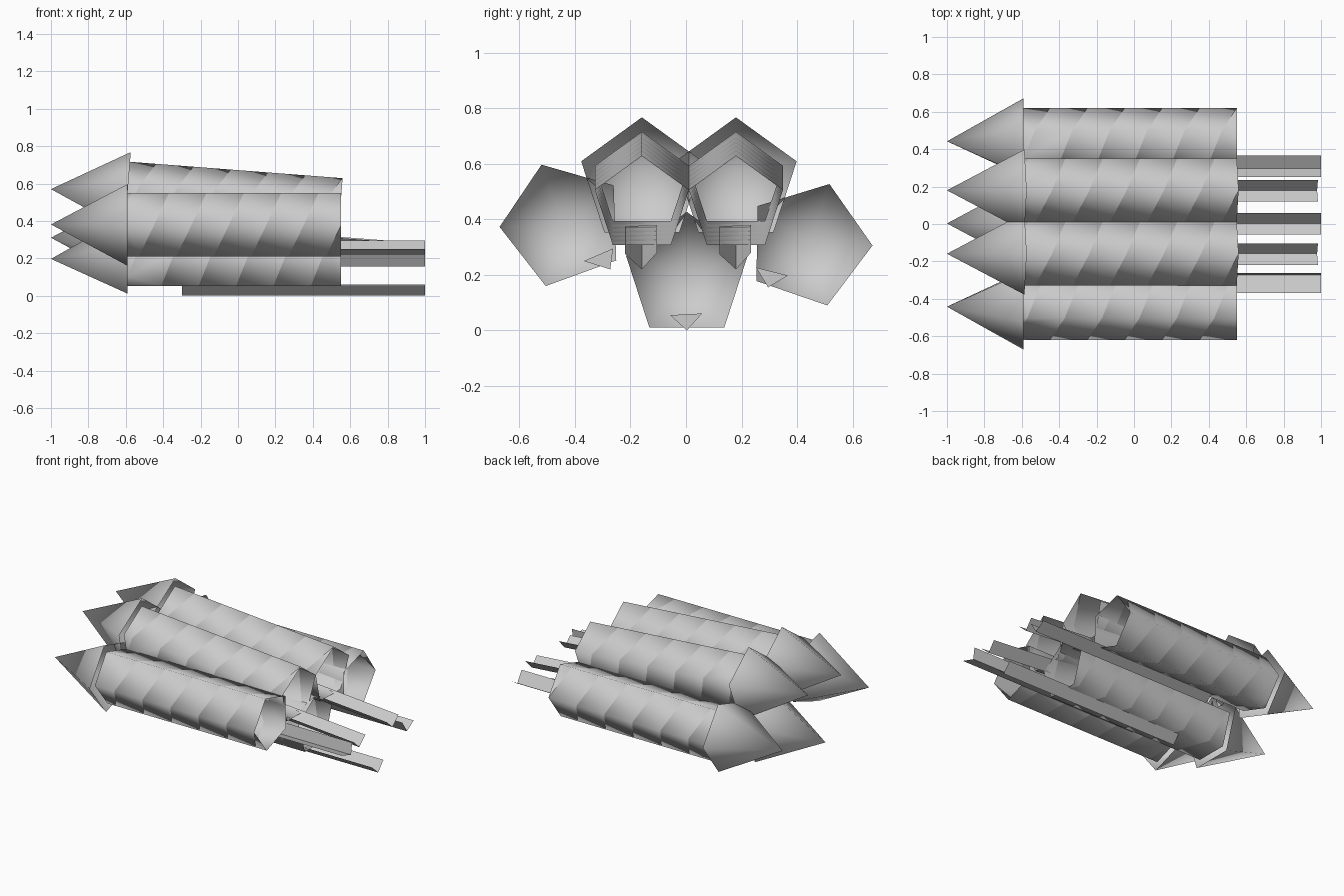
import bpy, bmesh, math
from mathutils import Vector, Matrix

if "Cube" in bpy.data.objects:
    bpy.data.objects.remove(bpy.data.objects["Cube"])

grey = bpy.data.materials.new("light_grey")
grey.use_nodes = True
grey.diffuse_color = (0.6, 0.6, 0.6, 1)
grey.node_tree.nodes["Principled BSDF"].inputs["Base Color"].default_value = (0.6, 0.6, 0.6, 1)

SIDES = 5
STEP = math.tau / SIDES
CONE_LEN, TUBE_END, STICK_START = 0.41, 1.55, 0.70
CONE_R, TUBE_R = 0.23, 0.178
TILT = math.atan(0.077)


def ring_point(x, r, angle):
    return Vector((x, r * math.cos(angle), r * math.sin(angle)))


def finish(name, bm, place, smooth):
    """Turn a bmesh into a placed, coloured object."""
    bm.transform(place)
    mesh = bpy.data.meshes.new(name)
    bm.to_mesh(mesh)
    bm.free()
    mesh.materials.append(grey)
    for p in mesh.polygons:
        p.use_smooth = smooth
    bpy.context.collection.objects.link(bpy.data.objects.new(name, mesh))


def nose_cone(name, place, roll):
    """Open five-sided cone with its tip at the local origin."""
    bm = bmesh.new()
    tip = bm.verts.new((0, 0, 0))
    rim = [bm.verts.new(ring_point(CONE_LEN, CONE_R, roll + i * STEP)) for i in range(SIDES)]
    for i in range(SIDES):
        bm.faces.new((tip, rim[i], rim[(i + 1) % SIDES]))
    bmesh.ops.recalc_face_normals(bm, faces=bm.faces)
    finish(name, bm, place, True)


def wrapped_tube(name, place, roll):
    """Open tube wound from two separate spiral strips, trimmed square at the ends."""
    bm = bmesh.new()
    width, slant = 0.2, 0.08
    for start in range(2):
        lower = upper = None
        for k in range(26):
            x = TUBE_END + 0.4 - start * width - k * slant
            angle = roll + k * STEP
            a = bm.verts.new(ring_point(x - width, TUBE_R, angle))
            b = bm.verts.new(ring_point(x, TUBE_R, angle))
            if lower:
                bm.faces.new((lower, upper, b, a))
            lower, upper = a, b
    for x, side in ((CONE_LEN, -1), (TUBE_END, 1)):
        bmesh.ops.bisect_plane(bm, geom=bm.verts[:] + bm.edges[:] + bm.faces[:],
                               plane_co=(x, 0, 0), plane_no=(side, 0, 0), clear_outer=True)
    # outward normals
    flip = [f for f in bm.faces
            if f.normal.dot(Vector((0, *f.calc_center_median().yz))) < 0]
    bmesh.ops.reverse_faces(bm, faces=flip)
    finish(name, bm, place, True)


def guide_stick(name, place, section, end):
    """V-shaped channel, closed at its inner end."""
    bm = bmesh.new()
    inner = [bm.verts.new((STICK_START, y, z)) for y, z in section]
    outer = [bm.verts.new((end, y, z)) for y, z in section]
    for i in range(2):
        bm.faces.new((inner[i], outer[i], outer[i + 1], inner[i + 1]))
    bm.faces.new(inner)
    finish(name, bm, place, False)


low = [(-0.06, -0.142), (0.0, -0.197), (0.055, -0.136)]
right_low = [(0.074, -0.131), (0.169, -0.161), (0.179, -0.086)]
left_low = [(-0.19, -0.083), (-0.146, -0.155), (-0.075, -0.112)]

# name, tip y, tip z, roll in degrees, tilted, stick section
rockets = [
    ("bottom", 0.003, 0.197, 90, False, low),
    ("upper_front", -0.159, 0.57, 90, True, low),
    ("upper_back", 0.18, 0.57, 90, True, low),
    ("outer_front", -0.442, 0.381, 182, False, right_low),
    ("outer_back", 0.442, 0.31, -1, False, left_low),
]
for name, y, z, roll, tilted, section in rockets:
    place = Matrix.Translation((-1, y, z))
    if tilted:
        place = place @ Matrix.Rotation(TILT, 4, 'Y')
    roll = math.radians(roll)
    nose_cone(name + "_nose_cone", place, roll)
    wrapped_tube(name + "_tube", place, roll)
    guide_stick(name + "_stick", place, section, 2.0)
